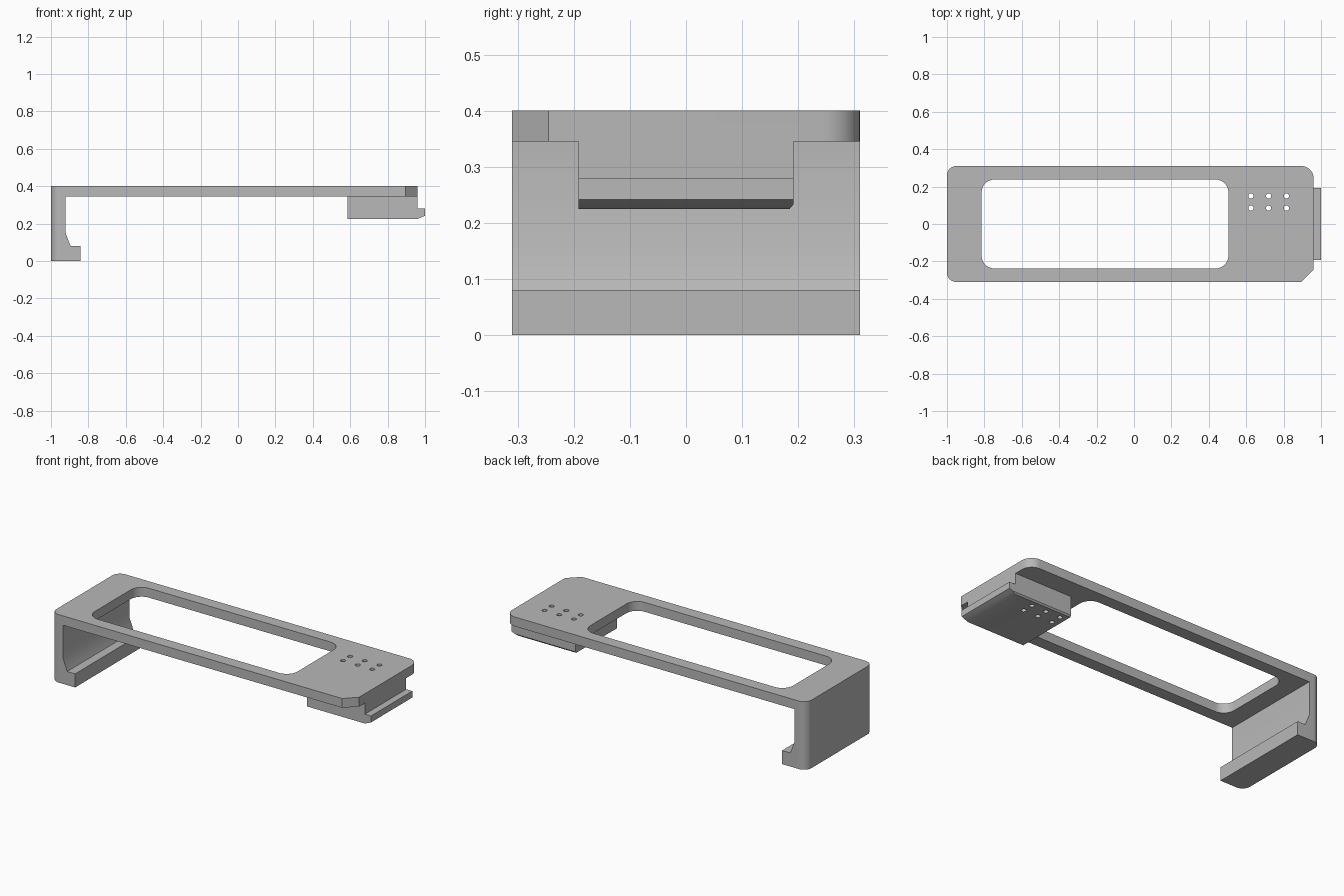
import bpy, bmesh
from math import cos, sin, pi
from mathutils import Vector

cube = bpy.data.objects.get("Cube")
if cube:
    bpy.data.objects.remove(cube, do_unlink=True)

grey = bpy.data.materials.new("mid grey")
grey.use_nodes = True
colour = (0.48, 0.48, 0.48, 1)
grey.diffuse_color = colour
grey.node_tree.nodes["Principled BSDF"].inputs["Base Color"].default_value = colour


def extrude(name, points, depth):
    """Prism from a closed loop of 3D points, pushed along depth."""
    bm = bmesh.new()
    face = bm.faces.new([bm.verts.new(p) for p in points])
    top = bmesh.ops.extrude_face_region(bm, geom=[face])
    verts = [v for v in top["geom"] if isinstance(v, bmesh.types.BMVert)]
    bmesh.ops.translate(bm, verts=verts, vec=Vector(depth))
    bmesh.ops.recalc_face_normals(bm, faces=bm.faces)
    mesh = bpy.data.meshes.new(name)
    bm.to_mesh(mesh)
    bm.free()
    mesh.materials.append(grey)
    obj = bpy.data.objects.new(name, mesh)
    bpy.context.collection.objects.link(obj)
    return obj


def side_profile(name, xz, half_width):
    return extrude(name, [(x, -half_width, z) for x, z in xz], (0, 2 * half_width, 0))


def rounded_outline(x0, x1, y, radii, steps):
    """Rectangle with one radius and step count per corner; one step is a chamfer."""
    corners = [(x1, y, -1, -1), (x0, y, 1, -1), (x0, -y, 1, 1), (x1, -y, -1, 1)]
    loop = []
    for i, (cx, cy, sx, sy) in enumerate(corners):
        r, n = radii[i], steps[i]
        for k in range(n + 1):
            a = pi / 2 * (i + k / n)
            loop.append((cx + sx * r + r * cos(a), cy + sy * r + r * sin(a), -0.1))
    return loop


def combine(target, other, operation):
    mod = target.modifiers.new(operation.lower(), "BOOLEAN")
    mod.operation, mod.object, mod.solver = operation, other, "EXACT"
    bpy.context.view_layer.objects.active = target
    bpy.ops.object.modifier_apply(modifier=mod.name)
    bpy.data.objects.remove(other, do_unlink=True)


# Top plate, end wall and hooked foot share one side profile
bracket = side_profile("bracket", [
    (-1, 0), (-0.843, 0), (-0.843, 0.08), (-0.895, 0.08), (-0.922, 0.15),
    (-0.922, 0.345), (0.96, 0.345), (0.96, 0.4), (-1, 0.4)], 0.35)

# Plan outline: three rounded corners and one chamfer
outline = rounded_outline(-1, 0.96, 0.31, [0.065, 0.05, 0.05, 0.065], [10, 10, 10, 1])
combine(bracket, extrude("outline_cutter", outline, (0, 0, 1)), "INTERSECT")

# Large window
window = rounded_outline(-0.815, 0.505, 0.238, [0.07] * 4, [10] * 4)
combine(bracket, extrude("window_cutter", window, (0, 0, 1)), "DIFFERENCE")

# Latch block with a catch lip, and a slim chamfer on its lower back edge
block = side_profile("latch_block", [
    (0.585, 0.225), (0.96, 0.225), (1, 0.242), (1, 0.28), (0.96, 0.28),
    (0.96, 0.37), (0.585, 0.37)], 0.192)
edge = [(0.5, 0.184, 0.224), (0.5, 0.194, 0.224), (0.5, 0.194, 0.236)]
combine(block, extrude("edge_cutter", edge, (0.6, 0, 0)), "DIFFERENCE")
combine(bracket, block, "UNION")

# Grid of through holes
for x in (0.625, 0.72, 0.815):
    for y in (0.085, 0.15):
        ring = [(x + 0.014 * cos(pi * k / 10), y + 0.014 * sin(pi * k / 10), -0.1)
                for k in range(20)]
        combine(bracket, extrude("hole_cutter", ring, (0, 0, 1)), "DIFFERENCE")

bracket.select_set(True)
bpy.context.view_layer.objects.active = bracket
bpy.ops.object.shade_smooth_by_angle(angle=0.5)
